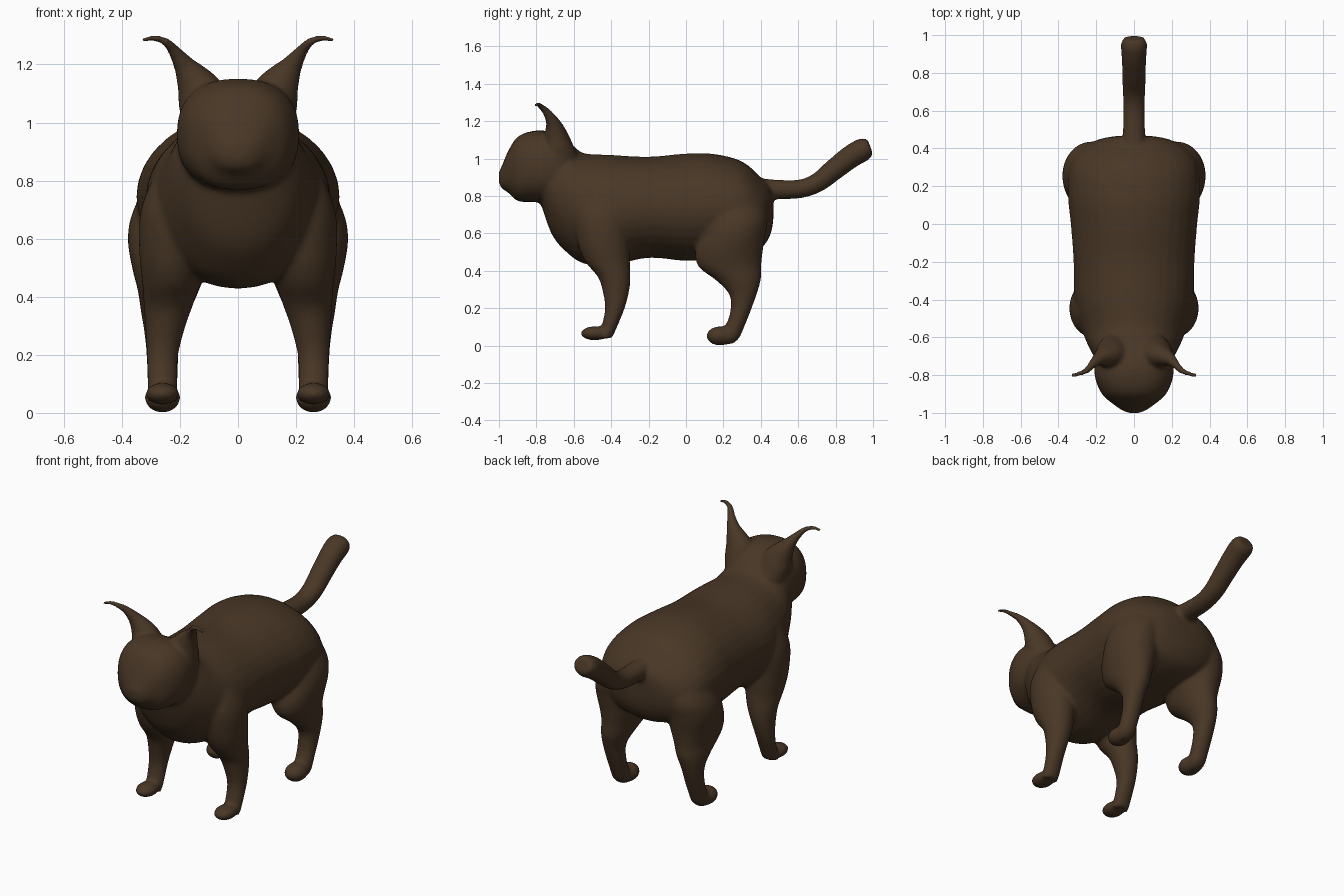
import bpy, bmesh, math
from mathutils import Vector, Matrix

cube = bpy.data.objects.get("Cube")
if cube:
    bpy.data.objects.remove(cube)

fur = bpy.data.materials.new("dark brown fur")
fur.use_nodes = True
color = (0.066, 0.038, 0.019, 1)
fur.diffuse_color = color
fur.node_tree.nodes["Principled BSDF"].inputs["Base Color"].default_value = color

X, Y, Z = Vector((1, 0, 0)), Vector((0, 1, 0)), Vector((0, 0, 1))
SIDES, STEPS = 32, 4
bm = bmesh.new()


def spline(keys):
    """Catmull-Rom interpolation through the key rings."""
    keys = [Vector(k) for k in keys]
    out = []
    for i in range(len(keys) - 1):
        a, b = keys[max(i - 1, 0)], keys[i]
        c, d = keys[i + 1], keys[min(i + 2, len(keys) - 1)]
        for s in range(STEPS):
            t = s / STEPS
            out.append(0.5 * (2 * b + (c - a) * t + (2 * a - 5 * b + 4 * c - d) * t**2
                              + (3 * b - a - 3 * c + d) * t**3))
    return out + [keys[-1]]


def loft(keys, ref=X, axis=None, side=1, power=2):
    """Closed skin over rings (x, y, z, radius along ref, radius across)."""
    rings = spline(keys)
    centres = [Vector(r[:3]) for r in rings]
    loops = []
    for i, r in enumerate(rings):
        t = axis or (centres[min(i + 1, len(rings) - 1)] - centres[max(i - 1, 0)]).normalized()
        across = t.cross(ref).normalized()
        along = across.cross(t).normalized()
        loop = []
        for k in range(SIDES):
            ang = math.tau * k / SIDES
            c, s = math.cos(ang), math.sin(ang)
            c = math.copysign(abs(c) ** (2 / power), c)
            s = math.copysign(abs(s) ** (2 / power), s)
            p = centres[i] + along * c * max(r[3], 0.004) + across * s * max(r[4], 0.004)
            loop.append(bm.verts.new((p.x * side, p.y, p.z)))
        loops.append(loop)
    for a, b in zip(loops, loops[1:]):
        for k in range(SIDES):
            n = (k + 1) % SIDES
            bm.faces.new((a[k], a[n], b[n], b[k]))
    bm.faces.new(loops[0])
    bm.faces.new(loops[-1])


def ball(centre, radii):
    bmesh.ops.create_uvsphere(bm, u_segments=24, v_segments=16, radius=1,
                              matrix=Matrix.Translation(centre) @ Matrix.Diagonal((*radii, 1)))


# Torso from chest to rump
loft([(0, -.78, .90, .15, .13), (0, -.72, .84, .20, .24), (0, -.65, .795, .24, .285),
      (0, -.55, .735, .28, .295), (0, -.40, .725, .315, .295), (0, -.20, .74, .32, .27),
      (0, 0, .74, .335, .287), (0, .15, .745, .35, .28), (0, .30, .735, .34, .25),
      (0, .40, .71, .28, .19), (0, .45, .72, .18, .13), (0, .467, .74, .08, .07)], axis=Y)

# Head with short muzzle
loft([(0, -1.0, .90, .03, .03), (0, -.985, .90, .065, .06), (0, -.95, .93, .115, .112),
      (0, -.90, .945, .17, .172), (0, -.82, .958, .205, .19), (0, -.74, .957, .21, .19),
      (0, -.66, .955, .195, .16), (0, -.57, .92, .13, .12)], axis=Y, power=2.4)

# Tail, curving up to a blunt end
loft([(0, .36, .83, .08, .07), (0, .45, .835, .062, .055), (0, .60, .837, .058, .05),
      (0, .70, .87, .06, .052), (0, .79, .94, .062, .058), (0, .88, 1.01, .066, .062),
      (0, .95, 1.05, .07, .062), (0, .985, 1.065, .055, .045)])

for side in (1, -1):
    # Front leg and paw
    loft([(.18, -.45, .86, .09, .11), (.215, -.45, .70, .12, .15), (.225, -.44, .55, .115, .14),
          (.23, -.42, .45, .10, .12), (.24, -.385, .37, .085, .088), (.25, -.375, .30, .07, .073),
          (.26, -.38, .20, .055, .053), (.26, -.41, .10, .052, .042),
          (.26, -.43, .04, .05, .035)], axis=Z, side=side)
    ball((.26 * side, -.488, .066), (.06, .077, .038))
    # Hind leg and paw
    loft([(.15, .26, .88, .12, .12), (.22, .27, .70, .14, .165), (.235, .255, .60, .145, .17),
          (.235, .23, .50, .13, .18), (.24, .235, .42, .105, .167), (.25, .28, .35, .085, .12),
          (.26, .305, .27, .062, .072), (.26, .29, .18, .055, .054), (.26, .26, .10, .052, .052),
          (.26, .235, .04, .05, .05), (.26, .22, .01, .03, .03)], axis=Z, side=side)
    ball((.26 * side, .182, .052), (.062, .074, .052))
    # Ear with a tip curling outward
    loft([(.11, -.67, 1.0, .09, .08), (.125, -.69, 1.09, .075, .085), (.155, -.70, 1.15, .055, .062),
          (.188, -.715, 1.20, .036, .037), (.222, -.745, 1.25, .024, .022),
          (.25, -.775, 1.278, .019, .016), (.288, -.792, 1.291, .016, .012),
          (.335, -.802, 1.283, .012, .009)], ref=Y, side=side)

bmesh.ops.recalc_face_normals(bm, faces=bm.faces)
mesh = bpy.data.meshes.new("cat_body")
bm.to_mesh(mesh)
bm.free()
mesh.materials.append(fur)
body = bpy.data.objects.new("cat_body", mesh)
bpy.context.collection.objects.link(body)

# Fuse the parts into one soft skin
skin = body.modifiers.new("fuse", 'REMESH')
skin.mode = 'VOXEL'
skin.voxel_size = 0.01
skin.use_smooth_shade = True
soft = body.modifiers.new("soften", 'SMOOTH')
soft.factor = 0.5
soft.iterations = 14
